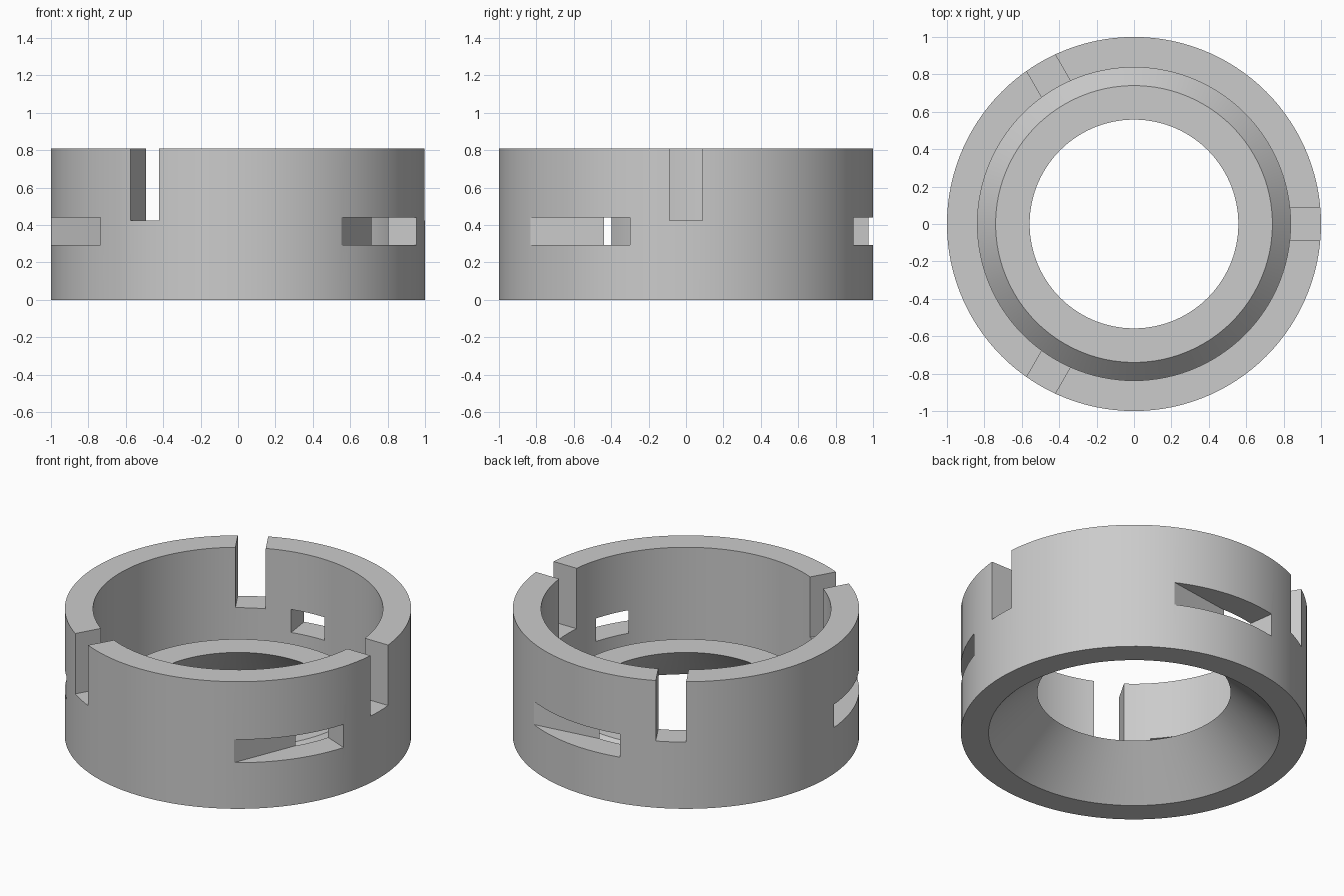
import bpy, bmesh, math
from mathutils import Matrix

if "Cube" in bpy.data.objects:
    bpy.data.objects.remove(bpy.data.objects["Cube"], do_unlink=True)

SEGMENTS = 120
HEIGHT = 0.81
OUTER, INNER = 1.0, 0.837

grey = bpy.data.materials.new("plain grey")
grey.use_nodes = True
colour = (0.6, 0.6, 0.6, 1)
grey.diffuse_color = colour
grey.node_tree.nodes["Principled BSDF"].inputs["Base Color"].default_value = colour


def make_object(name, bm):
    bmesh.ops.recalc_face_normals(bm, faces=bm.faces)
    mesh = bpy.data.meshes.new(name)
    bm.to_mesh(mesh)
    bm.free()
    mesh.materials.append(grey)
    obj = bpy.data.objects.new(name, mesh)
    bpy.context.collection.objects.link(obj)
    return obj


def lathe(name, profile):
    """Turn a closed (radius, height) profile around the z axis."""
    bm = bmesh.new()
    rings = []
    for i in range(SEGMENTS):
        a = math.tau * i / SEGMENTS
        rings.append([bm.verts.new((r * math.cos(a), r * math.sin(a), z)) for r, z in profile])
    n = len(profile)
    for i, ring in enumerate(rings):
        following = rings[(i + 1) % SEGMENTS]
        for j in range(n):
            k = (j + 1) % n
            bm.faces.new((ring[j], following[j], following[k], ring[k]))
    return make_object(name, bm)


def box_cutter(name, low, high, angle):
    """Box given by radial, tangential and height limits, turned to an angle."""
    bm = bmesh.new()
    size = [b - a for a, b in zip(low, high)]
    middle = [(a + b) / 2 for a, b in zip(low, high)]
    matrix = (Matrix.Rotation(math.radians(angle), 4, "Z")
              @ Matrix.Translation(middle) @ Matrix.Diagonal((*size, 1)))
    bmesh.ops.create_cube(bm, size=1, matrix=matrix)
    obj = make_object(name, bm)
    obj.hide_render = True
    return obj


# Ring wall with a funnel-shaped inner lip and a groove behind the lip
ring = lathe("slotted_ring", [
    (OUTER, 0), (OUTER, HEIGHT), (INNER, HEIGHT), (INNER, 0.17),
    (0.74, 0.27), (0.558, 0.27), (0.84, 0)])

# Three open notches in the rim and three tangential side slots
cutters = []
for turn in (0, 120, 240):
    cutters.append(box_cutter("rim_notch", (0.6, -0.088, 0.425), (1.2, 0.088, 1), turn))
    cutters.append(box_cutter("side_slot", (0.825, -0.9, 0.294), (1.3, 0.08, 0.441), turn - 22))

bpy.ops.object.select_all(action="DESELECT")
ring.select_set(True)
bpy.context.view_layer.objects.active = ring
for cutter in cutters:
    cut = ring.modifiers.new("cut", "BOOLEAN")
    cut.operation = "DIFFERENCE"
    cut.solver = "EXACT"
    cut.object = cutter
    bpy.ops.object.modifier_apply(modifier=cut.name)
    bpy.data.objects.remove(cutter, do_unlink=True)

bpy.ops.object.shade_smooth_by_angle(angle=math.radians(25))
